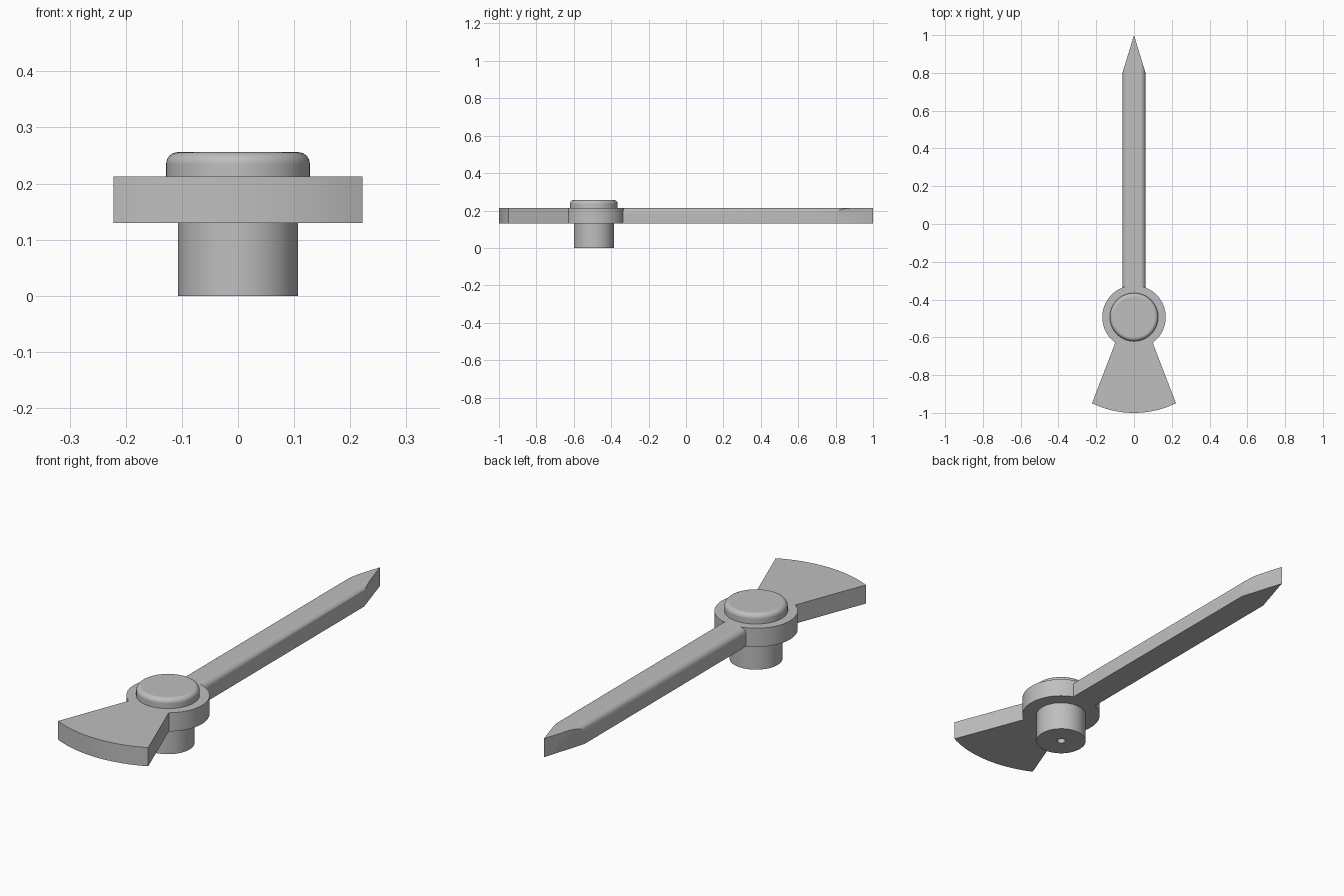
import bpy, bmesh
from math import sin, cos, pi, asin, atan2, radians
from mathutils import Vector

cube = bpy.data.objects.get("Cube")
if cube:
    bpy.data.objects.remove(cube, do_unlink=True)

PIVOT_Y = -0.493
BOTTOM, TOP = 0.13, 0.213
HUB_R, FAN_R = 0.168, 0.507
BAR_W, BAR_FILLET = 0.061, 0.028

grey = bpy.data.materials.new("plain grey")
grey.use_nodes = True
colour = (0.52, 0.52, 0.52, 1)
grey.diffuse_color = colour
grey.node_tree.nodes["Principled BSDF"].inputs["Base Color"].default_value = colour


def arc(cx, cy, r, start, end, steps):
    """Points along a circular arc."""
    angles = [start + (end - start) * i / steps for i in range(steps + 1)]
    return [(cx + r * cos(a), cy + r * sin(a)) for a in angles]


def finish(name, bm):
    bmesh.ops.recalc_face_normals(bm, faces=bm.faces)
    mesh = bpy.data.meshes.new(name)
    bm.to_mesh(mesh)
    bm.free()
    mesh.materials.append(grey)
    obj = bpy.data.objects.new(name, mesh)
    bpy.context.collection.objects.link(obj)
    return obj


def activate(obj):
    bpy.ops.object.select_all(action="DESELECT")
    obj.select_set(True)
    bpy.context.view_layer.objects.active = obj


def smooth(obj):
    activate(obj)
    bpy.ops.object.shade_smooth_by_angle(angle=radians(30))
    weighted = obj.modifiers.new("even shading", "WEIGHTED_NORMAL")
    weighted.keep_sharp = True


def prism(points, offset):
    """Extrude a closed outline of 3D points by an offset."""
    bm = bmesh.new()
    face = bm.faces.new([bm.verts.new(p) for p in points])
    grown = bmesh.ops.extrude_face_region(bm, geom=[face], use_keep_orig=True)
    verts = [g for g in grown["geom"] if isinstance(g, bmesh.types.BMVert)]
    bmesh.ops.translate(bm, verts=verts, vec=offset)
    return bm


# Hub disc and fan-shaped counterweight share one outline
neck = atan2(0.137, 0.1)
corner = asin(0.222 / FAN_R)
outline = arc(0, PIVOT_Y, HUB_R, -neck, pi + neck, 72)
outline += arc(0, PIVOT_Y, FAN_R, -pi / 2 - corner, -pi / 2 + corner, 24)
hub = finish("hub_and_counterweight",
             prism([(x, y, BOTTOM) for x, y in outline], (0, 0, TOP - BOTTOM)))

# Pointer bar with rounded top edges
inner = BAR_W - BAR_FILLET
section = [(-BAR_W, BOTTOM), (BAR_W, BOTTOM)]
section += arc(inner, TOP - BAR_FILLET, BAR_FILLET, 0, pi / 2, 10)
section += arc(-inner, TOP - BAR_FILLET, BAR_FILLET, pi / 2, pi, 10)
start = PIVOT_Y + 0.1
bm = prism([(x, start, z) for x, z in section], (0, 1.05 - start, 0))

# Two slanted cuts make the point
for side in (1, -1):
    cut = bmesh.ops.bisect_plane(
        bm, geom=bm.verts[:] + bm.edges[:] + bm.faces[:],
        plane_co=(0, 1, 0), plane_no=Vector((side * 0.2, BAR_W, 0)).normalized(),
        clear_outer=True)
    edges = [e for e in cut["geom_cut"] if isinstance(e, bmesh.types.BMEdge)]
    bmesh.ops.holes_fill(bm, edges=edges, sides=0)
bmesh.ops.remove_doubles(bm, verts=bm.verts, dist=0.0001)
bar = finish("pointer_bar", bm)

# Join the bar to the hub
union = hub.modifiers.new("join bar", "BOOLEAN")
union.operation = "UNION"
union.solver = "EXACT"
union.object = bar
activate(hub)
bpy.ops.object.modifier_apply(modifier=union.name)
bpy.data.objects.remove(bar, do_unlink=True)
hub.name = "pointer_with_hub"
smooth(hub)

# Turned pivot: blind hole, stem and rounded cap
profile = [(0.018, 0.11), (0.018, 0), (0.107, 0), (0.107, 0.16), (0.128, 0.16)]
profile += arc(0.107, 0.235, 0.021, 0, pi / 2, 8)
bm = bmesh.new()
SIDES = 64
rings = [[bm.verts.new((r * cos(2 * pi * i / SIDES),
                        PIVOT_Y + r * sin(2 * pi * i / SIDES), z))
          for i in range(SIDES)] for r, z in profile]
for low, high in zip(rings, rings[1:]):
    for i in range(SIDES):
        j = (i + 1) % SIDES
        bm.faces.new((low[i], low[j], high[j], high[i]))
bm.faces.new(rings[0])
bm.faces.new(rings[-1])
smooth(finish("pivot_stem_and_cap", bm))
